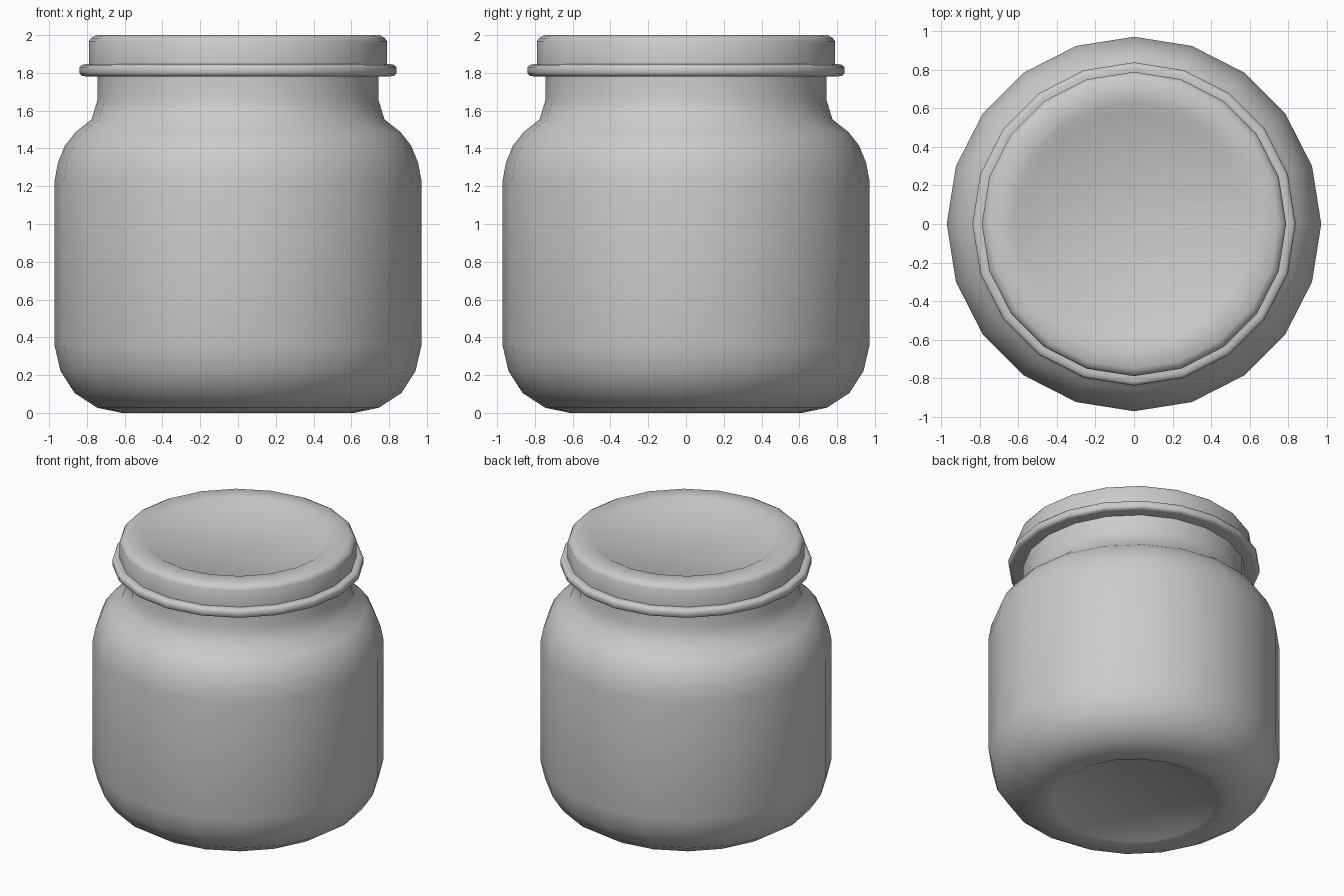
import bpy, bmesh, math

if "Cube" in bpy.data.objects:
    bpy.data.objects.remove(bpy.data.objects["Cube"])

SIDES = 20


def lathe(name, profile, smooth_angle):
    """Revolve an (r, z) profile about z; r = 0 points become poles."""
    bm = bmesh.new()
    rings = []
    for r, z in profile:
        if r == 0:
            rings.append([bm.verts.new((0, 0, z))] * SIDES)
        else:
            rings.append([bm.verts.new((r * math.cos(2 * math.pi * i / SIDES),
                                        r * math.sin(2 * math.pi * i / SIDES), z))
                          for i in range(SIDES)])
    for a, b in zip(rings, rings[1:]):
        for i in range(SIDES):
            j = (i + 1) % SIDES
            corners = list(dict.fromkeys([a[i], a[j], b[j], b[i]]))
            bm.faces.new(corners)
    bmesh.ops.recalc_face_normals(bm, faces=bm.faces)
    mesh = bpy.data.meshes.new(name)
    bm.to_mesh(mesh)
    bm.free()
    obj = bpy.data.objects.new(name, mesh)
    bpy.context.collection.objects.link(obj)
    bpy.ops.object.select_all(action='DESELECT')
    bpy.context.view_layer.objects.active = obj
    obj.select_set(True)
    bpy.ops.object.shade_smooth_by_angle(angle=math.radians(smooth_angle))
    return obj


# Jar body: recessed base, rounded foot, straight wall, shoulder, neck
lathe("jar_body", [
    (0, 0.04), (0.50, 0.04), (0.55, 0.012), (0.615, 0.0),
    (0.745, 0.027), (0.865, 0.105), (0.94, 0.222), (0.972, 0.36),
    (0.972, 1.225), (0.953, 1.326), (0.916, 1.416), (0.86, 1.487),
    (0.775, 1.554), (0.743, 1.66), (0.743, 1.80), (0, 1.80)], 60)

# Lid: flat underside, beaded rim, bevelled wall, shallow dished top
lathe("lid", [
    (0, 1.783), (0.81, 1.782), (0.828, 1.785), (0.839, 1.797),
    (0.839, 1.83), (0.828, 1.842), (0.81, 1.846), (0.79, 1.846),
    (0.79, 1.965), (0.778, 1.985), (0.75, 2.0), (0.63, 2.0),
    (0.58, 1.97), (0, 1.97)], 60)
